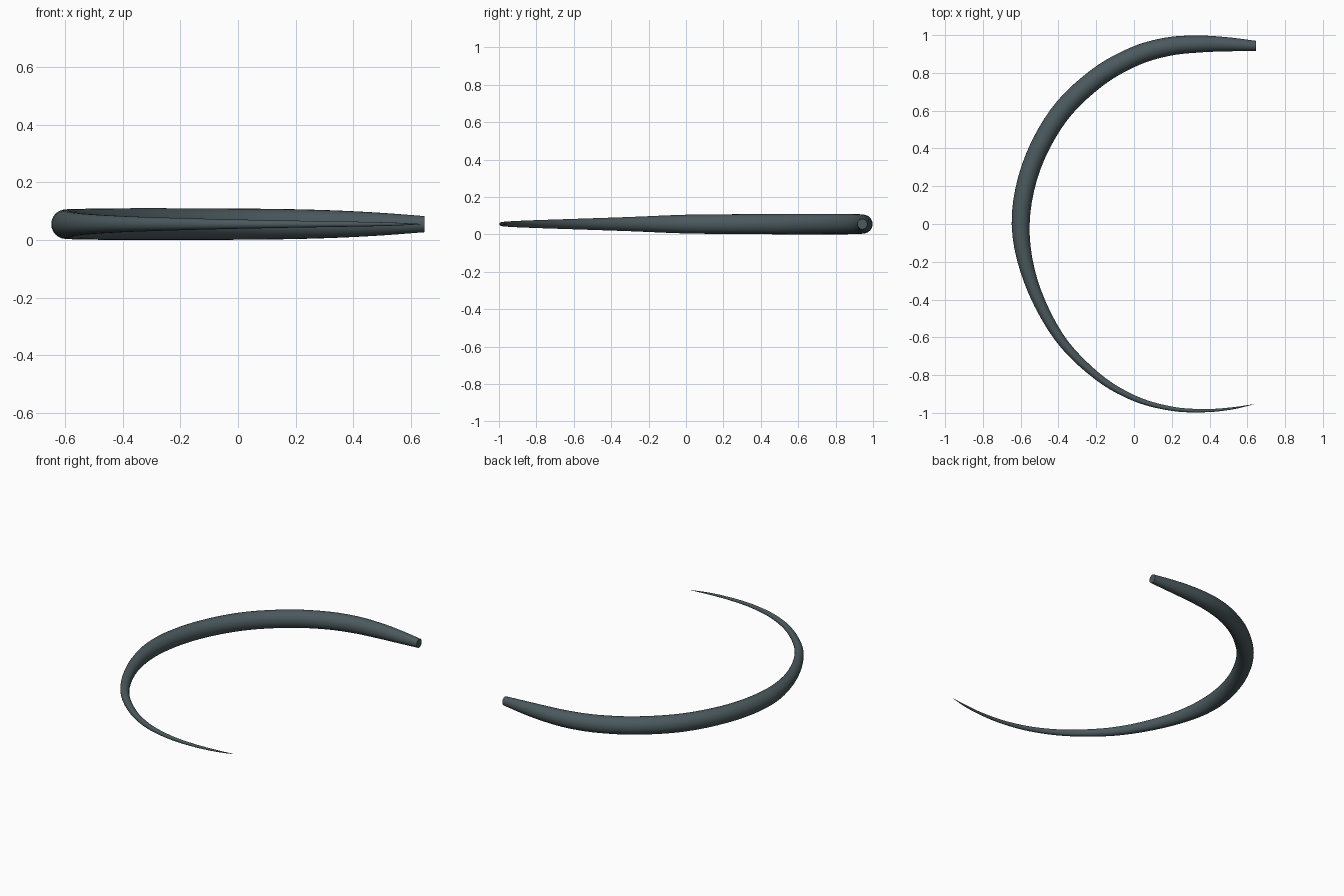
import bpy, bmesh, math
from mathutils import Vector

if "Cube" in bpy.data.objects:
    bpy.data.objects.remove(bpy.data.objects["Cube"])

# Centre line in plan with radius: x, y, r (blunt end to sharp tip)
path = [(0.646, 0.943, 0.028), (0.50, 0.951, 0.039), (0.35, 0.953, 0.047),
        (0.18, 0.939, 0.052), (0.0, 0.886, 0.054), (-0.20, 0.771, 0.055),
        (-0.40, 0.575, 0.055), (-0.545, 0.30, 0.053), (-0.60, 0.0, 0.050),
        (-0.547, -0.30, 0.038), (-0.40, -0.595, 0.028), (-0.20, -0.802, 0.021),
        (0.0, -0.922, 0.016), (0.20, -0.978, 0.012), (0.38, -0.988, 0.009),
        (0.52, -0.976, 0.006), (0.632, -0.955, 0.001)]
SIDES, STEPS, Z = 24, 5, 0.055


def catmull(a, b, c, d, t):
    return 0.5 * (2 * b + (c - a) * t + (2 * a - 5 * b + 4 * c - d) * t * t
                  + (3 * b - a - 3 * c + d) * t ** 3)


pts = [Vector(p) for p in path]
ext = [2 * pts[0] - pts[1]] + pts + [2 * pts[-1] - pts[-2]]
line = [catmull(*ext[i:i + 4], s / STEPS)
        for i in range(len(pts) - 1) for s in range(STEPS)] + [pts[-1]]

# Tapered tube swept along the centre line
bm = bmesh.new()
rings = []
for i, p in enumerate(line):
    d = line[min(i + 1, len(line) - 1)] - line[max(i - 1, 0)]
    side = Vector((-d.y, d.x, 0)).normalized()
    if i == 0:
        side = Vector((0, -1, 0))
    ring = []
    for k in range(SIDES):
        a = 2 * math.pi * k / SIDES
        off = side * (p.z * 0.95 * math.cos(a)) + Vector((0, 0, p.z * math.sin(a)))
        ring.append(bm.verts.new(Vector((p.x, p.y, Z)) + off))
    rings.append(ring)
for r0, r1 in zip(rings, rings[1:]):
    for k in range(SIDES):
        j = (k + 1) % SIDES
        bm.faces.new((r0[k], r0[j], r1[j], r1[k]))
bm.faces.new(rings[0])
bm.faces.new(rings[-1])
bmesh.ops.recalc_face_normals(bm, faces=bm.faces)

mesh = bpy.data.meshes.new("curved_horn")
bm.to_mesh(mesh)
bm.free()
horn = bpy.data.objects.new("curved_horn", mesh)
bpy.context.collection.objects.link(horn)

# Dark slate colour
mat = bpy.data.materials.new("dark_slate")
mat.diffuse_color = (0.07, 0.10, 0.11, 1)
mat.use_nodes = True
mat.node_tree.nodes["Principled BSDF"].inputs["Base Color"].default_value = mat.diffuse_color
mesh.materials.append(mat)

bpy.context.view_layer.objects.active = horn
horn.select_set(True)
bpy.ops.object.shade_smooth_by_angle(angle=math.radians(40))
